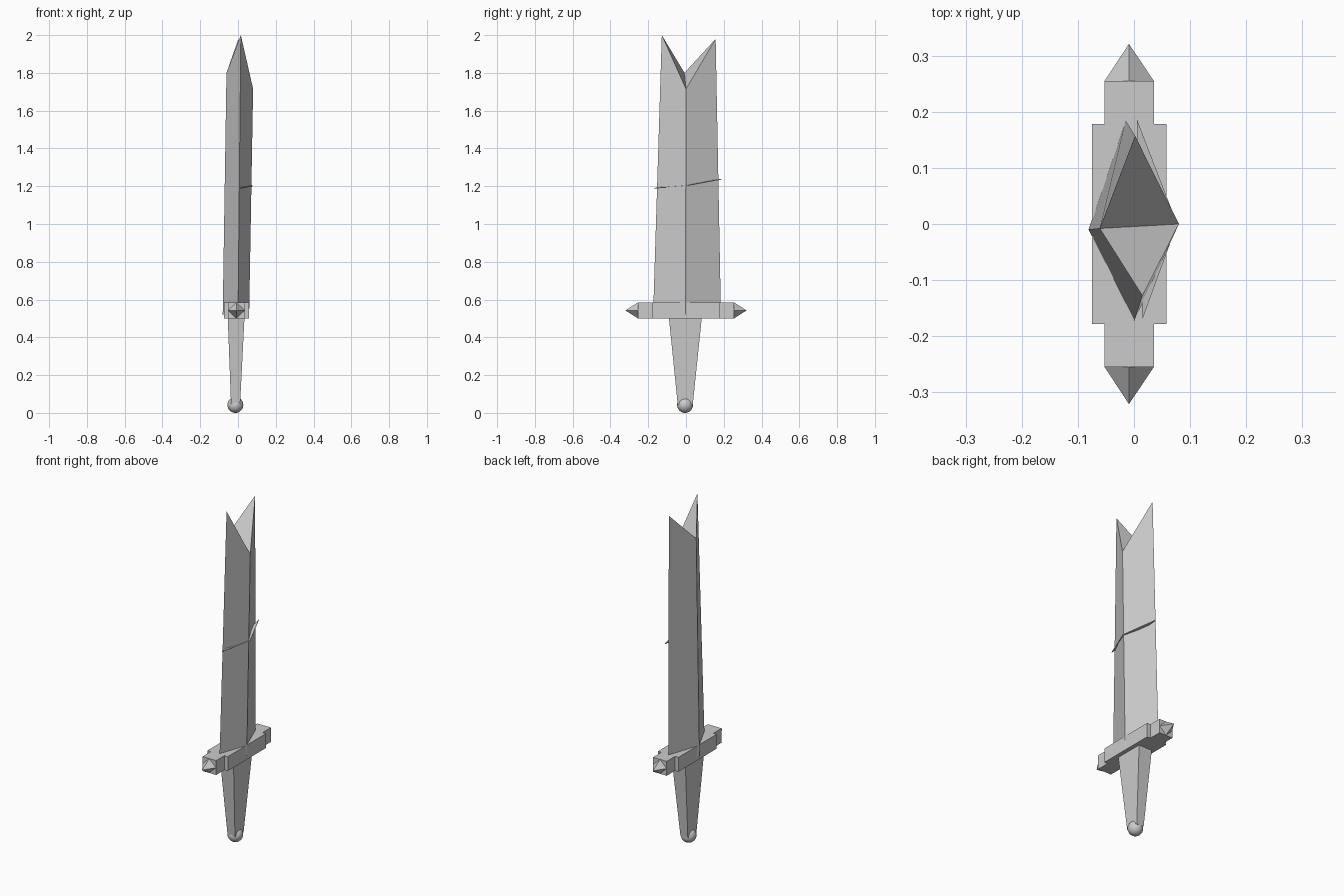
import bpy, bmesh

if "Cube" in bpy.data.objects:
    bpy.data.objects.remove(bpy.data.objects["Cube"])

CX = -0.009  # shared centre line of guard and handle


def finish(name, bm):
    bmesh.ops.recalc_face_normals(bm, faces=bm.faces)
    mesh = bpy.data.meshes.new(name)
    bm.to_mesh(mesh)
    bm.free()
    obj = bpy.data.objects.new(name, mesh)
    bpy.context.collection.objects.link(obj)
    return obj


def loft(name, bottom, top, top_faces=None):
    """Join two matching rings with side faces and caps."""
    bm = bmesh.new()
    lo = [bm.verts.new(p) for p in bottom]
    hi = [bm.verts.new(p) for p in top]
    n = len(lo)
    for i in range(n):
        j = (i + 1) % n
        bm.faces.new((lo[i], lo[j], hi[j], hi[i]))
    bm.faces.new(lo[::-1])
    for f in top_faces or [range(n)]:
        bm.faces.new([hi[i] for i in f])
    return finish(name, bm)


def rect(x0, x1, y0, y1, z):
    return [(x0, y0, z), (x1, y0, z), (x1, y1, z), (x0, y1, z)]


# Blade: leaning diamond section with a forked tip (valley between the flats)
loft("blade",
     [(0.0, -0.174, 0.52), (0.059, -0.003, 0.52), (-0.015, 0.185, 0.52), (-0.081, -0.01, 0.52)],
     [(0.015, -0.128, 2.0), (0.08, 0.0, 1.715), (0.002, 0.157, 1.98), (-0.061, -0.008, 1.8)],
     [(0, 1, 3), (1, 2, 3)])

# Crack: thin slanted sliver across the right-hand side of the blade
crack = [(0.015, -0.17, 1.187), (0.077, 0.0, 1.2), (0.005, 0.187, 1.235), (0.01, 0.0, 1.205)]
loft("blade_crack", crack, [(x, y, z + 0.004) for x, y, z in crack])

# Guard: wide centre block and narrower cross bar
loft("guard_block", rect(-0.075, 0.058, -0.178, 0.178, 0.5),
     rect(-0.075, 0.058, -0.178, 0.178, 0.585))
loft("guard_bar", rect(-0.053, 0.036, -0.255, 0.255, 0.5),
     rect(-0.053, 0.036, -0.255, 0.255, 0.585))

# Diamond points on both guard ends
for side, name in ((-1, "guard_point_front"), (1, "guard_point_back")):
    bm = bmesh.new()
    y = side * 0.254
    base = [bm.verts.new(p) for p in ((-0.053, y, 0.5425), (CX, y, 0.5),
                                      (0.036, y, 0.5425), (CX, y, 0.585))]
    tip = bm.verts.new((CX, side * 0.321, 0.5425))
    bm.faces.new(base)
    for i in range(4):
        bm.faces.new((base[i], base[(i + 1) % 4], tip))
    finish(name, bm)

# Handle: tapered four-sided grip
loft("handle", rect(-0.037, 0.011, -0.044, 0.036, 0.045),
     rect(-0.054, 0.034, -0.09, 0.083, 0.5))

# Pommel ball
bpy.ops.mesh.primitive_uv_sphere_add(segments=32, ring_count=16, radius=0.042,
                                     location=(-0.014, -0.005, 0.042))
bpy.context.object.name = "pommel"
bpy.ops.object.shade_smooth()
